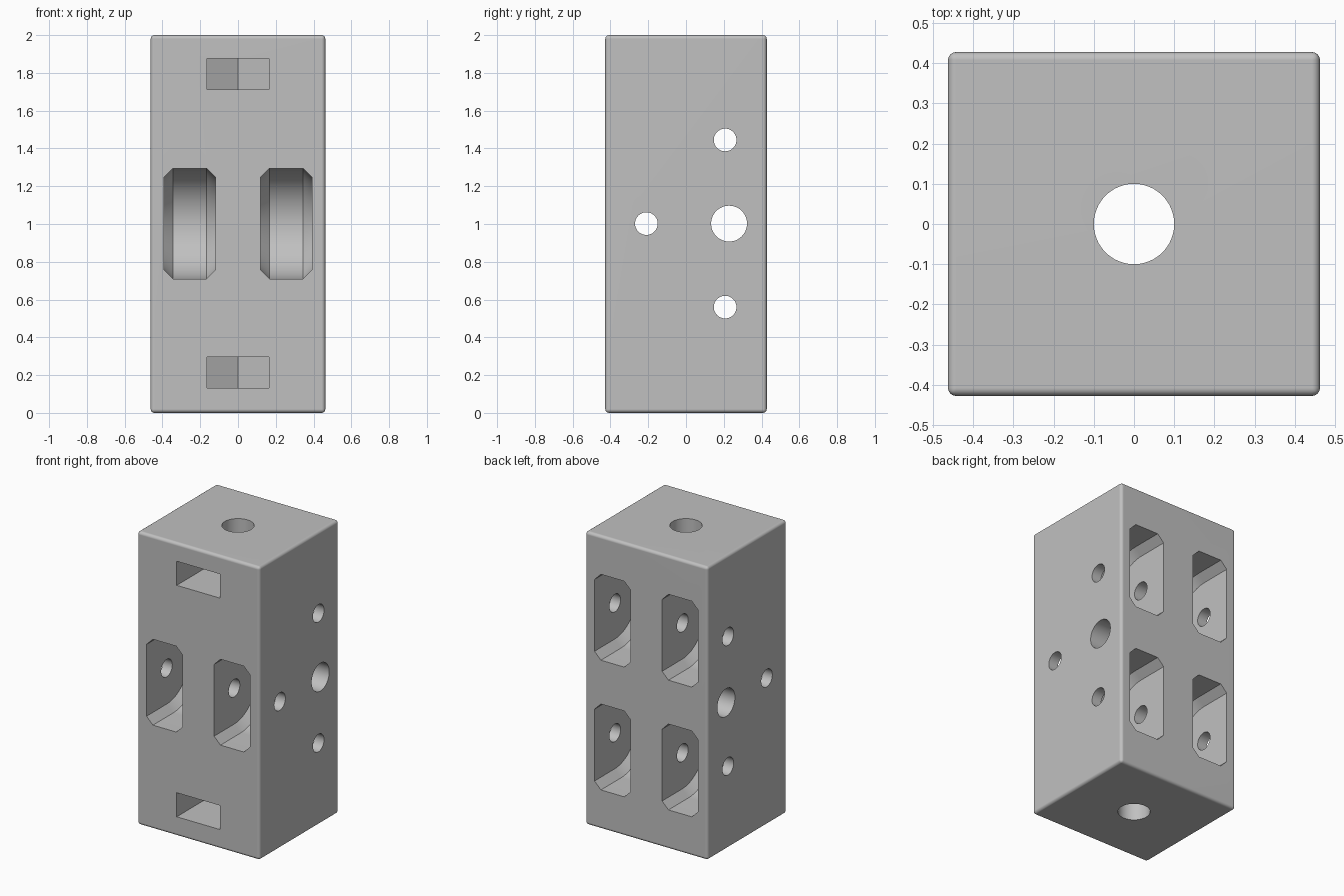
import bpy, bmesh
from math import pi, radians, sin, cos, sqrt
from mathutils import Matrix, Vector

if "Cube" in bpy.data.objects:
    bpy.data.objects.remove(bpy.data.objects["Cube"], do_unlink=True)

GREY = (0.53, 0.53, 0.53, 1)
WIDTH, DEPTH, HEIGHT = 0.925, 0.855, 2.0
FRONT, BACK = -1, 1

grey = bpy.data.materials.new("light_grey")
grey.use_nodes = True
grey.diffuse_color = GREY
grey.node_tree.nodes["Principled BSDF"].inputs["Base Color"].default_value = GREY


def make_object(name, bm):
    bmesh.ops.recalc_face_normals(bm, faces=bm.faces)
    mesh = bpy.data.meshes.new(name)
    bm.to_mesh(mesh)
    bm.free()
    mesh.materials.append(grey)
    obj = bpy.data.objects.new(name, mesh)
    bpy.context.collection.objects.link(obj)
    return obj


def loft(name, loops):
    """Skin matching closed loops and cap both ends."""
    bm = bmesh.new()
    rings = [[bm.verts.new(p) for p in loop] for loop in loops]
    n = len(rings[0])
    for a, b in zip(rings, rings[1:]):
        for i in range(n):
            j = (i + 1) % n
            bm.faces.new((a[i], a[j], b[j], b[i]))
    bm.faces.new(rings[0])
    bm.faces.new(rings[-1])
    return make_object(name, bm)


def bore(name, radius, length, centre, axis):
    """Round hole cutter."""
    bm = bmesh.new()
    turn = Matrix.Rotation(pi / 2, 4, "Y") if axis == "X" else Matrix()
    bmesh.ops.create_cone(bm, cap_ends=True, segments=48, radius1=radius,
                          radius2=radius, depth=length,
                          matrix=Matrix.Translation(centre) @ turn)
    return make_object(name, bm)


def wheel_pocket(name, x, z, side):
    """Pocket with a round chamfered floor, open towards one side."""
    half, radius, chamfer, y = 0.136, 0.293, 0.048, side * 0.21
    loops = []
    for dx, r in ((-half, radius - chamfer), (chamfer - half, radius),
                  (half - chamfer, radius), (half, radius - chamfer)):
        loop = [Vector((x + dx, side * 0.6, z - r))]
        for i in range(33):
            a = -pi / 2 + pi * i / 32
            loop.append(Vector((x + dx, y - side * r * cos(a), z + r * sin(a))))
        loop.append(Vector((x + dx, side * 0.6, z + r)))
        loops.append(loop)
    return loft(name, loops)


def nut_slot(name, z):
    """Slot from the front ending in half a hexagon."""
    w = 0.163
    outline = [(-w, -0.6), (w, -0.6), (w, w / sqrt(3)),
               (0, 2 * w / sqrt(3)), (-w, w / sqrt(3))]
    return loft(name, [[Vector((x, y, z + dz)) for x, y in outline]
                       for dz in (-0.082, 0.082)])


# Block with softly rounded edges
bm = bmesh.new()
bmesh.ops.create_cube(bm, size=1, matrix=Matrix.Translation((0, 0, HEIGHT / 2))
                      @ Matrix.Diagonal((WIDTH, DEPTH, HEIGHT, 1)))
bmesh.ops.bevel(bm, geom=bm.edges[:], offset=0.02, segments=4, profile=0.5,
                affect="EDGES")
block = make_object("pulley_block", bm)

# Wheel pockets: one pair in front, two pairs at the back
cutters = []
for x in (-0.255, 0.255):
    for z, side in ((1.002, FRONT), (1.445, BACK), (0.56, BACK)):
        cutters.append(wheel_pocket("wheel_pocket", x, z, side))

# Cross holes: three axles and one larger rope hole
for y, z, r in ((-0.21, 1.002, 0.06), (0.207, 1.445, 0.06),
                (0.207, 0.56, 0.06), (0.228, 1.002, 0.095)):
    cutters.append(bore("cross_hole", r, 2, (0, y, z), "X"))

# Vertical rod hole and the nut slots it passes through
cutters.append(bore("rod_hole", 0.1, 3, (0, 0, 1), "Z"))
for z in (1.793, 0.214):
    cutters.append(nut_slot("nut_slot", z))

for cutter in cutters:
    cutter.hide_render = True
    cut = block.modifiers.new("cut", "BOOLEAN")
    cut.operation = "DIFFERENCE"
    cut.solver = "EXACT"
    cut.object = cutter

# Bake the cuts, drop the cutters, then smooth the curved faces
depsgraph = bpy.context.evaluated_depsgraph_get()
baked = bpy.data.meshes.new_from_object(block.evaluated_get(depsgraph))
block.modifiers.clear()
block.data = baked
baked.materials.clear()
baked.materials.append(grey)
for poly in baked.polygons:
    poly.material_index = 0
for cutter in cutters:
    bpy.data.objects.remove(cutter, do_unlink=True)

bpy.ops.object.select_all(action="DESELECT")
block.select_set(True)
bpy.context.view_layer.objects.active = block
bpy.ops.object.shade_smooth_by_angle(angle=radians(30))
weighted = block.modifiers.new("weighted_normals", "WEIGHTED_NORMAL")
weighted.keep_sharp = True
